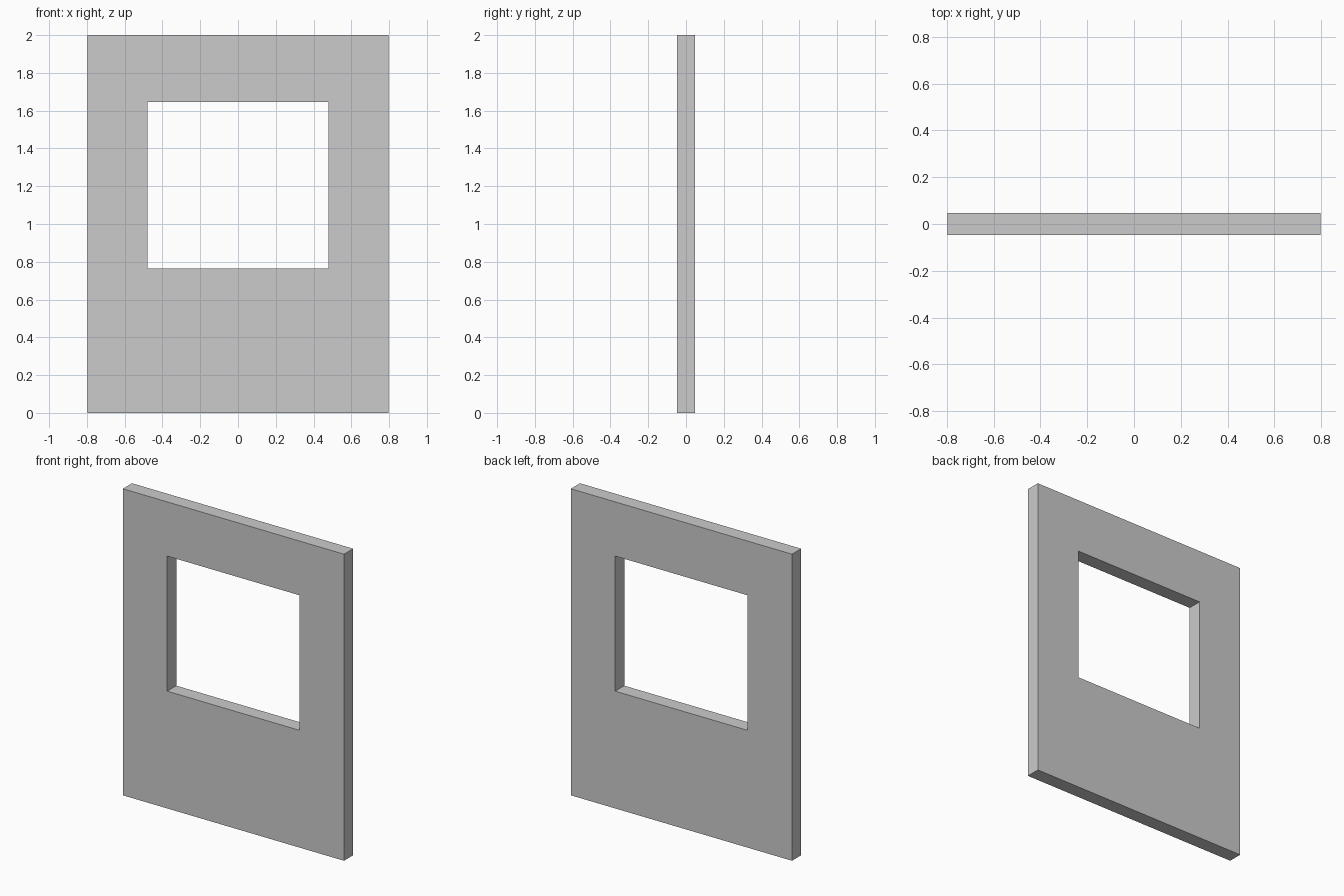
import bpy, bmesh

if "Cube" in bpy.data.objects:
    bpy.data.objects.remove(bpy.data.objects["Cube"])

HALF_THICK = 0.047


def rect(x, z0, z1):
    return [(-x, z0), (x, z0), (x, z1), (-x, z1)]


# Wall panel outline and window opening
outer = rect(0.798, 0.0, 2.0)
inner = rect(0.478, 0.765, 1.646)

bm = bmesh.new()


def ring(points, y):
    return [bm.verts.new((x, y, z)) for x, z in points]


def bridge(a, b):
    for i in range(4):
        j = (i + 1) % 4
        bm.faces.new((a[i], a[j], b[j], b[i]))


# Front face, opening reveal, back face and outer edge
loops = [ring(outer, -HALF_THICK), ring(inner, -HALF_THICK),
         ring(inner, HALF_THICK), ring(outer, HALF_THICK)]
for k in range(4):
    bridge(loops[k], loops[(k + 1) % 4])
bmesh.ops.recalc_face_normals(bm, faces=bm.faces)

mesh = bpy.data.meshes.new("window_wall")
bm.to_mesh(mesh)
bm.free()
wall = bpy.data.objects.new("window_wall", mesh)
bpy.context.collection.objects.link(wall)
